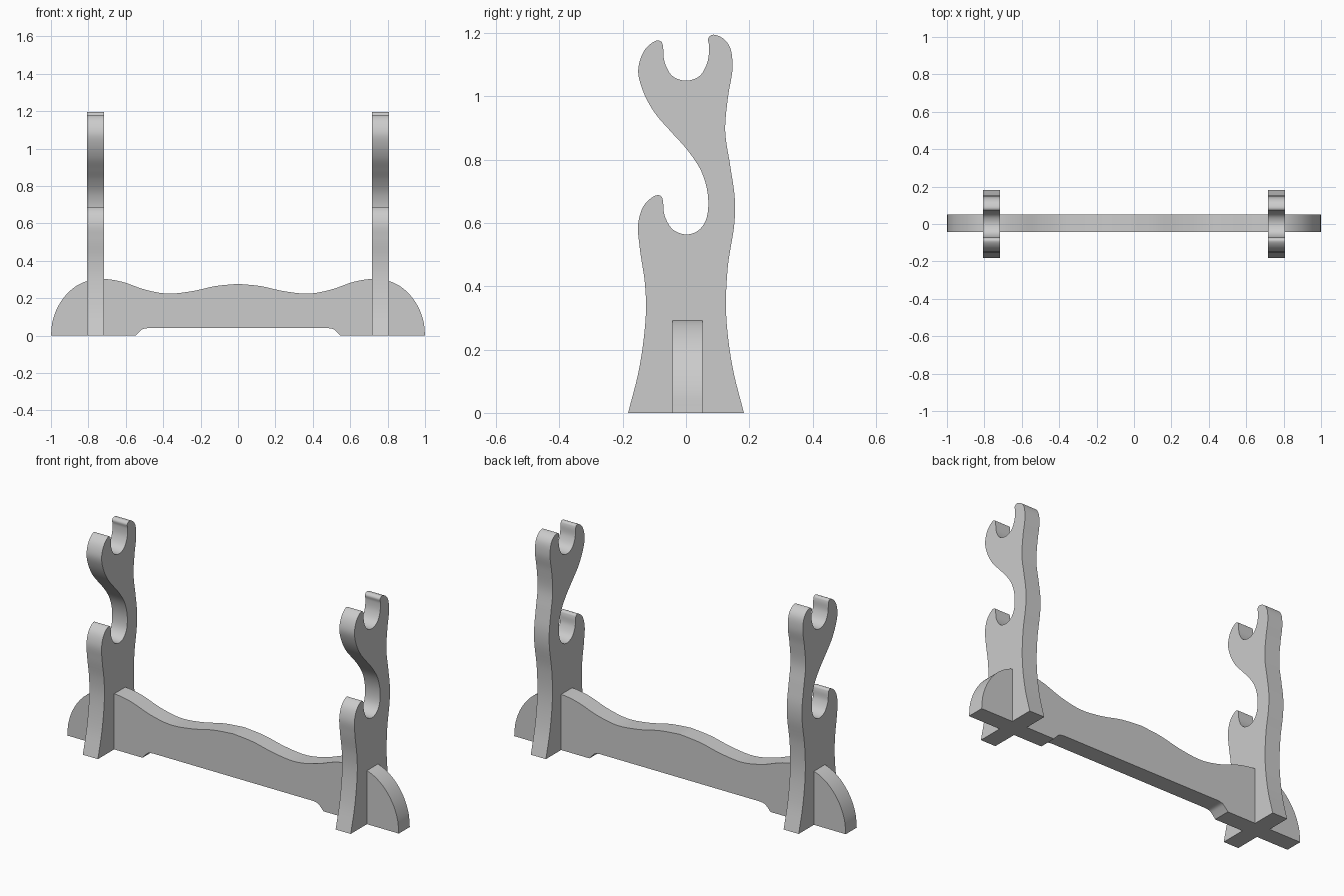
import bpy, bmesh, math
from mathutils import Vector

if "Cube" in bpy.data.objects:
    bpy.data.objects.remove(bpy.data.objects["Cube"])


def spline(pts, steps=6):
    """Catmull-Rom curve through the points, ends included."""
    p = [Vector(q) for q in pts]
    p = [2 * p[0] - p[1]] + p + [2 * p[-1] - p[-2]]
    out = []
    for i in range(1, len(p) - 2):
        a, b, c, d = p[i - 1:i + 3]
        # centripetal knots keep tight bends free of overshoot
        t1 = (b - a).length ** 0.5
        t2 = t1 + (c - b).length ** 0.5
        t3 = t2 + (d - c).length ** 0.5
        for k in range(steps):
            t = t1 + (t2 - t1) * k / steps
            a1 = a.lerp(b, t / t1)
            a2 = b.lerp(c, (t - t1) / (t2 - t1))
            a3 = c.lerp(d, (t - t2) / (t3 - t2))
            b1 = a1.lerp(a2, t / t2)
            b2 = a2.lerp(a3, (t - t1) / (t3 - t1))
            out.append(b1.lerp(b2, (t - t1) / (t2 - t1)))
    return out + [p[-2]]


def extrude_profile(name, outline, place, offset):
    """Solid slab made from a 2D outline pushed along offset."""
    bm = bmesh.new()
    face = bm.faces.new([bm.verts.new(place(u, v)) for u, v in outline])
    top = bmesh.ops.extrude_face_region(bm, geom=[face])["geom"]
    bmesh.ops.translate(bm, vec=offset, verts=[g for g in top if isinstance(g, bmesh.types.BMVert)])
    bmesh.ops.recalc_face_normals(bm, faces=bm.faces)
    mesh = bpy.data.meshes.new(name)
    bm.to_mesh(mesh)
    bm.free()
    obj = bpy.data.objects.new(name, mesh)
    bpy.context.collection.objects.link(obj)
    bpy.ops.object.select_all(action='DESELECT')
    obj.select_set(True)
    bpy.context.view_layer.objects.active = obj
    bpy.ops.object.shade_smooth_by_angle(angle=math.radians(30))
    return obj


# Upright side profile (y, z): back edge, upper hook, S-shaped front, lower hook
upright = spline([
    (0.183, 0), (0.147, 0.145), (0.127, 0.31), (0.132, 0.46), (0.153, 0.60), (0.154, 0.68),
    (0.140, 0.78), (0.124, 0.89), (0.133, 1.0), (0.147, 1.09), (0.139, 1.155),
    (0.115, 1.185), (0.083, 1.195), (0.070, 1.183), (0.073, 1.160), (0.068, 1.11),
    (0.043, 1.065), (0, 1.05), (-0.043, 1.065), (-0.068, 1.11), (-0.073, 1.160),
    (-0.078, 1.173), (-0.092, 1.177), (-0.130, 1.148), (-0.151, 1.085), (-0.137, 1.02),
    (-0.100, 0.95), (-0.045, 0.886), (0.005, 0.83), (0.050, 0.76), (0.070, 0.68),
    (0.063, 0.61), (0.037, 0.575), (0, 0.564), (-0.042, 0.58), (-0.068, 0.625),
    (-0.073, 0.670), (-0.078, 0.684), (-0.092, 0.688), (-0.130, 0.660), (-0.151, 0.60),
    (-0.146, 0.52), (-0.130, 0.41), (-0.127, 0.31), (-0.147, 0.145), (-0.183, 0)])

for side, x in (("left", -0.808), ("right", 0.717)):
    extrude_profile(side + "_upright", upright, lambda u, v: (x, u, v), (0.091, 0, 0))

# Cross rail front profile: left half mirrored, with a shallow relief underneath
top = spline([(-1, 0), (-0.992, 0.075), (-0.96, 0.16), (-0.90, 0.238), (-0.82, 0.288),
              (-0.72, 0.303), (-0.62, 0.288), (-0.50, 0.247), (-0.38, 0.225),
              (-0.25, 0.237), (-0.12, 0.265), (0, 0.277)])
relief = spline([(-0.485, 0.040), (-0.512, 0.034), (-0.53, 0.018), (-0.546, 0)], 4)
half = relief + top
rail = half + [Vector((-p.x, p.y)) for p in reversed(half[:-1])]
extrude_profile("cross_rail", rail, lambda u, v: (u, -0.043, v), (0, 0.095, 0))
